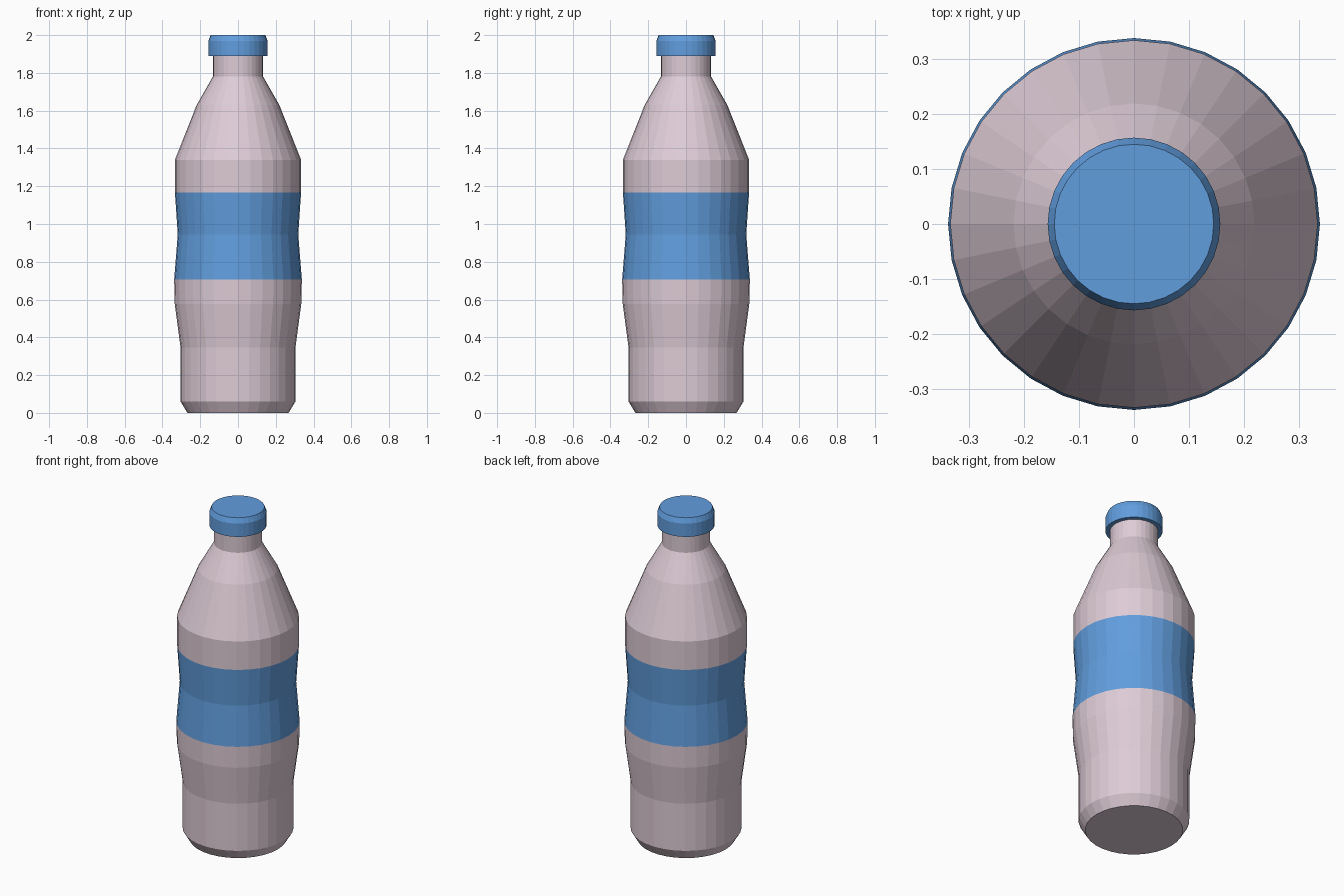
import bpy, bmesh
from math import cos, sin, tau

if "Cube" in bpy.data.objects:
    bpy.data.objects.remove(bpy.data.objects["Cube"])

SIDES = 32


def material(name, color):
    m = bpy.data.materials.new(name)
    m.diffuse_color = (*color, 1)
    m.use_nodes = True
    m.node_tree.nodes["Principled BSDF"].inputs["Base Color"].default_value = m.diffuse_color
    return m


def lathe(name, sections, mat, cap_ends=True):
    """Revolve (radius, z) profiles around z; each section is one shell."""
    bm = bmesh.new()
    for profile, close_bottom, close_top in sections:
        rings = [[bm.verts.new((r * cos(tau * i / SIDES), r * sin(tau * i / SIDES), z))
                  for i in range(SIDES)] for r, z in profile]
        for low, high in zip(rings, rings[1:]):
            for i in range(SIDES):
                j = (i + 1) % SIDES
                bm.faces.new((low[i], low[j], high[j], high[i]))
        if close_bottom:
            bm.faces.new(rings[0][::-1])
        if close_top:
            bm.faces.new(rings[-1])
    mesh = bpy.data.meshes.new(name)
    bm.to_mesh(mesh)
    bm.free()
    mesh.materials.append(mat)
    obj = bpy.data.objects.new(name, mesh)
    bpy.context.collection.objects.link(obj)
    return obj


plastic = material("pale_plastic", (0.73, 0.60, 0.67))
blue = material("blue", (0.12, 0.34, 0.73))

# Bottle: base with grip below the label, shoulder and neck above it
lower = [(0.268, 0), (0.304, 0.06), (0.304, 0.345), (0.335, 0.577), (0.338, 0.705)]
upper = [(0.334, 1.168), (0.334, 1.34), (0.219, 1.63), (0.132, 1.782), (0.132, 1.90)]
lathe("bottle", [(lower, True, False), (upper, False, False)], plastic)

# Label band, pinched at the waist and flush with the bottle
lathe("label", [([(0.338, 0.705), (0.319, 0.945), (0.334, 1.168)], False, False)], blue)

# Screw cap with chamfered top
lathe("cap", [([(0.157, 1.89), (0.157, 1.97), (0.145, 2.0)], True, True)], blue)
